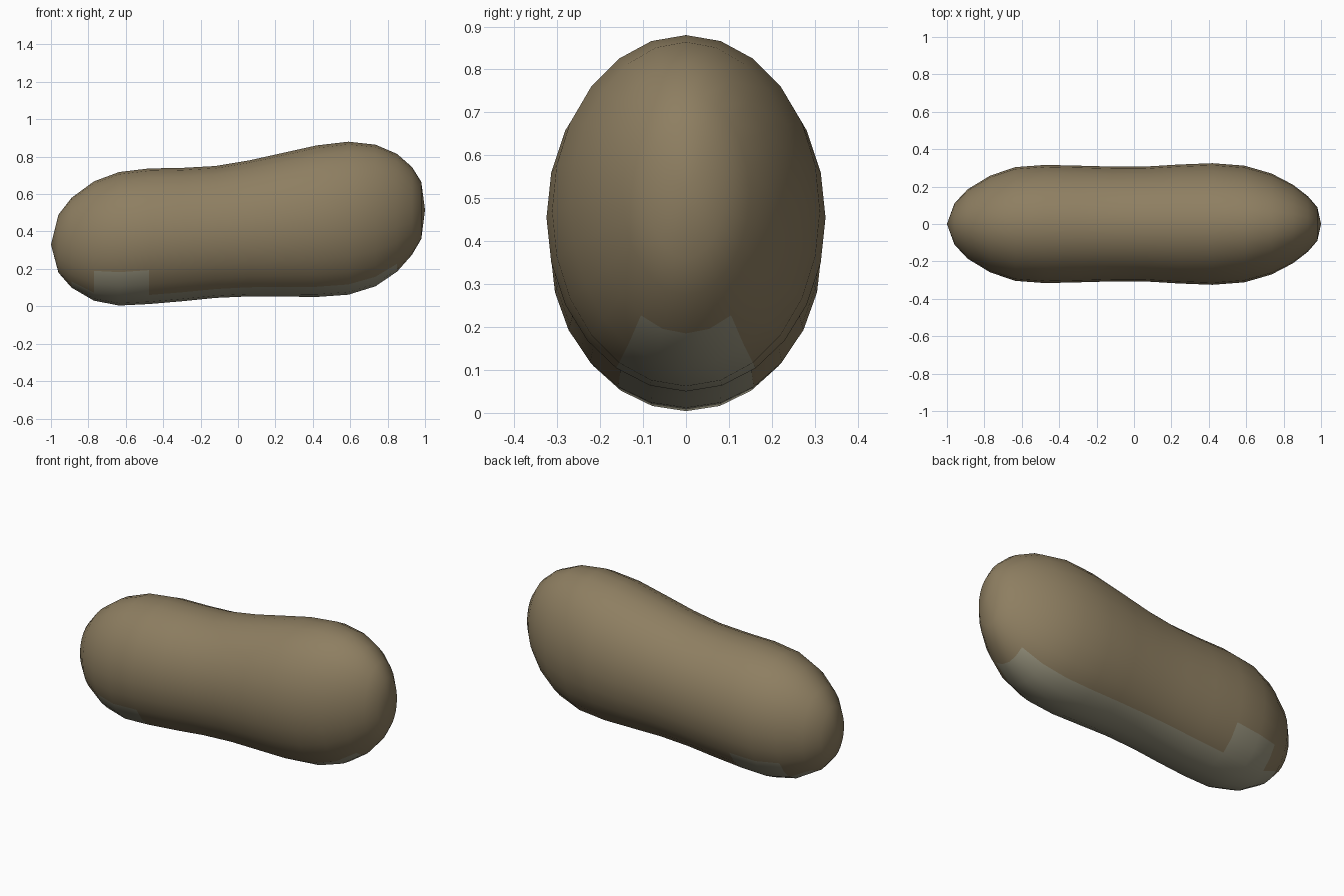
import bpy, bmesh
from math import sin, cos, tau

if "Cube" in bpy.data.objects:
    bpy.data.objects.remove(bpy.data.objects["Cube"])

def material(name, rgb):
    m = bpy.data.materials.new(name)
    m.diffuse_color = (*rgb, 1)
    m.use_nodes = True
    m.node_tree.nodes["Principled BSDF"].inputs["Base Color"].default_value = m.diffuse_color
    return m

# Cross-sections along the body: x, top z, bottom z, half width
RINGS = [
    (-0.96, 0.49, 0.18, 0.11), (-0.89, 0.58, 0.10, 0.185),
    (-0.77, 0.668, 0.03, 0.258), (-0.635, 0.718, 0.004, 0.304),
    (-0.475, 0.737, 0.012, 0.316), (-0.30, 0.74, 0.027, 0.312),
    (-0.12, 0.75, 0.045, 0.307), (0.06, 0.78, 0.053, 0.307),
    (0.24, 0.82, 0.052, 0.318), (0.42, 0.86, 0.05, 0.325),
    (0.59, 0.88, 0.062, 0.312), (0.735, 0.864, 0.107, 0.27),
    (0.85, 0.815, 0.185, 0.21), (0.93, 0.745, 0.275, 0.148),
    (0.98, 0.665, 0.36, 0.09)]
N = 24

bm = bmesh.new()
# Elliptical rings, starting at the underside
rings = []
for x, top, bot, w in RINGS:
    c, h = (top + bot) / 2, (top - bot) / 2
    rings.append([bm.verts.new((x, w * sin(tau * i / N), c - h * cos(tau * i / N)))
                  for i in range(N)])
rear = bm.verts.new((-1, 0, 0.33))
front = bm.verts.new((1, 0, 0.515))

# Skin, with the paler belly strip that widens near the rear
for k, (a, b) in enumerate(zip(rings, rings[1:])):
    reach = 4 if k in (2, 3) else 2 if 1 <= k <= 11 else 0
    for i in range(N):
        j = (i + 1) % N
        f = bm.faces.new((a[i], b[i], b[j], a[j]))
        f.material_index = int(min(i, N - 1 - i) < reach)
# Rounded ends
for i in range(N):
    j = (i + 1) % N
    bm.faces.new((rear, rings[0][i], rings[0][j]))
    bm.faces.new((front, rings[-1][j], rings[-1][i]))
bmesh.ops.recalc_face_normals(bm, faces=bm.faces)
for f in bm.faces:
    f.smooth = True

mesh = bpy.data.meshes.new("torso")
bm.to_mesh(mesh)
bm.free()
mesh.materials.append(material("hide", (0.27, 0.21, 0.12)))
mesh.materials.append(material("belly", (0.33, 0.31, 0.22)))
bpy.context.collection.objects.link(bpy.data.objects.new("torso", mesh))
